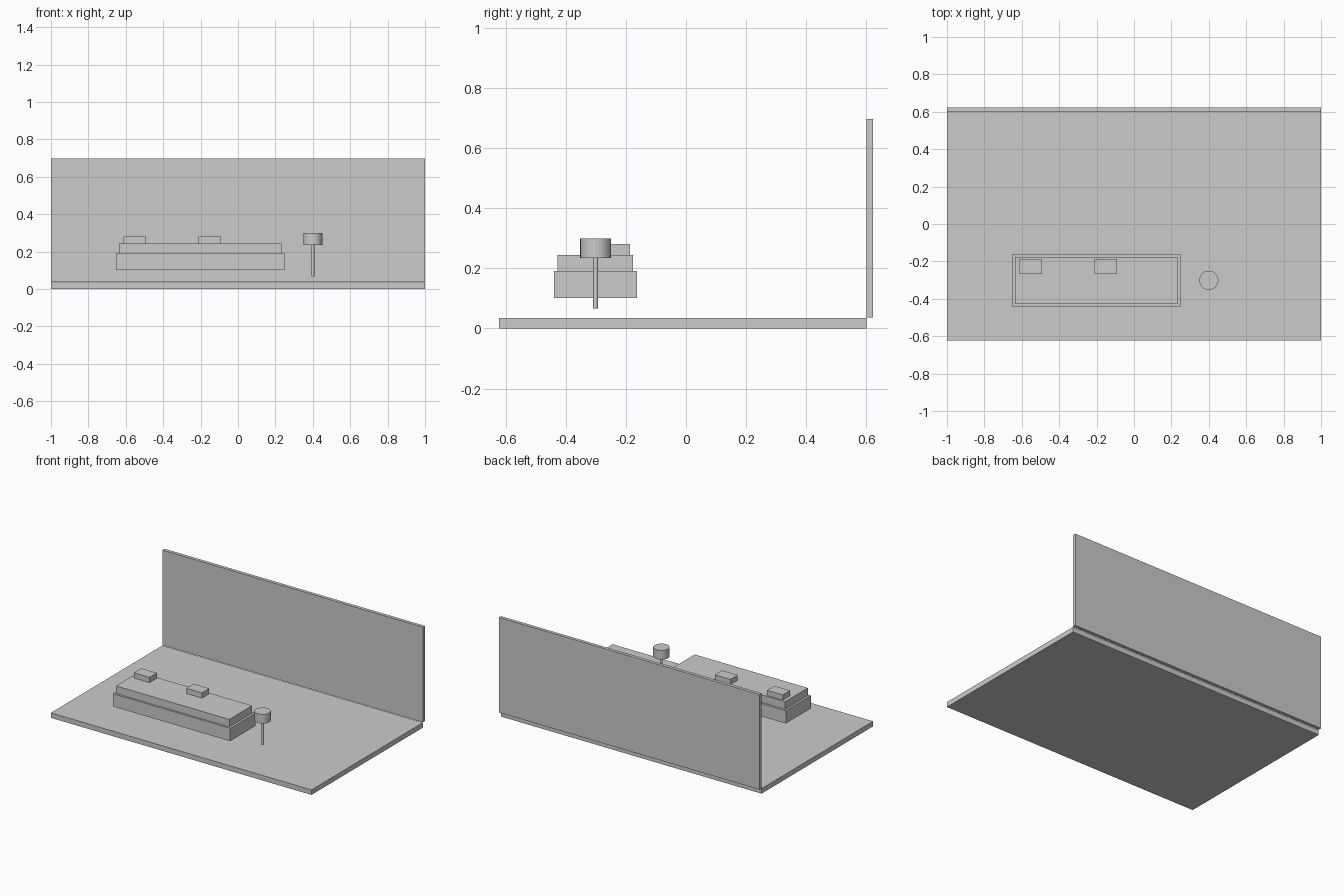
import bpy

if "Cube" in bpy.data.objects:
    bpy.data.objects.remove(bpy.data.objects["Cube"])

def box(name, x, y, z):
    """Box from (min, max) ranges on each axis."""
    bpy.ops.mesh.primitive_cube_add(size=1, location=[(a + b) / 2 for a, b in (x, y, z)])
    ob = bpy.context.object
    ob.name = name
    ob.scale = [b - a for a, b in (x, y, z)]
    bpy.ops.object.transform_apply(location=False, rotation=False, scale=True)
    return ob

def cylinder(name, x, y, radius, z0, z1, sides):
    bpy.ops.mesh.primitive_cylinder_add(vertices=sides, radius=radius, depth=z1 - z0,
                                        location=(x, y, (z0 + z1) / 2))
    bpy.context.object.name = name

# Room shell
box("floor", (-1, 1), (-0.623, 0.6), (0, 0.035))
box("back_wall", (-1, 1), (0.6, 0.623), (0.037, 0.697))

# Bench with cushion and two small blocks
box("bench_base", (-0.652, 0.248), (-0.44, -0.163), (0.102, 0.191))
box("bench_cushion", (-0.637, 0.232), (-0.427, -0.177), (0.191, 0.244))
for i, cx in enumerate((-0.552, -0.15)):
    box(f"pillow_{i + 1}", (cx - 0.06, cx + 0.06), (-0.267, -0.187), (0.244, 0.281))

# Lamp
cylinder("lamp_pole", 0.4, -0.301, 0.008, 0.067, 0.235, 32)
cylinder("lamp_shade", 0.4, -0.301, 0.051, 0.235, 0.299, 32)
